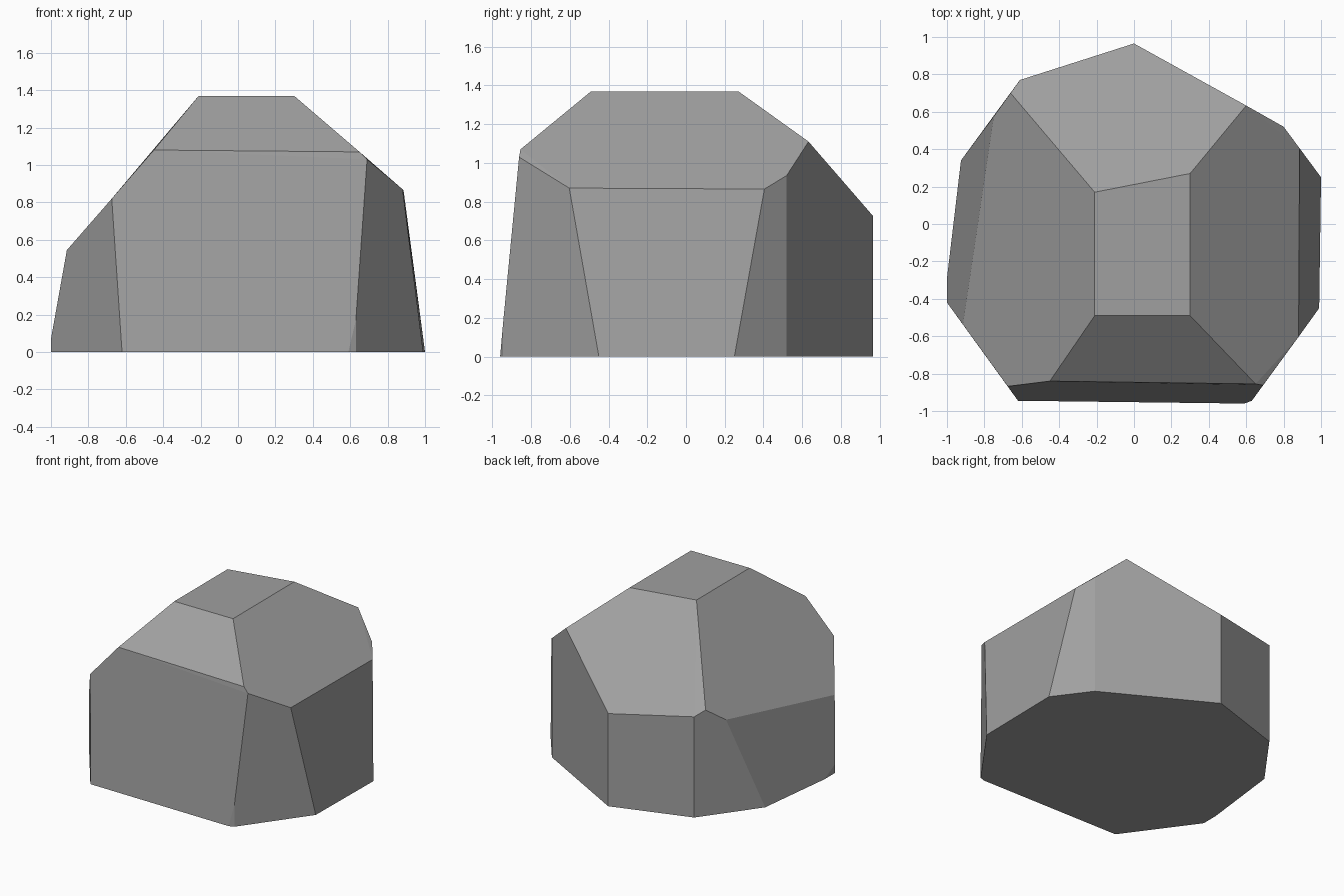
import bpy, bmesh, math

if "Cube" in bpy.data.objects:
    bpy.data.objects.remove(bpy.data.objects["Cube"])

stone = bpy.data.materials.new("stone grey")
stone.diffuse_color = (0.35, 0.35, 0.35, 1)
stone.use_nodes = True
stone.node_tree.nodes["Principled BSDF"].inputs["Base Color"].default_value = stone.diffuse_color

# Corners of the chiselled boulder
base = [(-0.62, -0.945), (-1, -0.42), (-1, -0.29), (-0.925, 0.34), (-0.61, 0.77),
        (0, 0.965), (0.80, 0.52), (1, 0.25), (1, -0.08), (0.99, -0.45),
        (0.63, -0.945), (0.59, -0.96)]
crown = [(-0.21, 0.17), (0.30, 0.27), (0.30, -0.49), (-0.21, -0.49)]
shoulder = [(-0.45, -0.84, 1.08), (0.65, -0.855, 1.07), (0.69, -0.862, 1.03),
            (0.88, -0.603, 0.87), (0.885, 0.405, 0.865), (0.80, 0.52, 0.935),
            (0.60, 0.633, 1.11), (0, 0.965, 0.727), (-0.61, 0.77, 0.79),
            (-0.66, 0.70, 0.83), (-0.75, 0.575, 0.73), (-0.915, -0.537, 0.545),
            (-0.675, -0.868, 0.82), (-1, -0.42, 0.07), (0.63, -0.945, 0.17)]
corners = [(x, y, 0) for x, y in base] + [(x, y, 1.37) for x, y in crown] + shoulder

# Wrap the corners in flat facets and merge the facets that lie in one plane
bm = bmesh.new()
for c in corners:
    bm.verts.new(c)
hull = bmesh.ops.convex_hull(bm, input=bm.verts)
loose = list({v for v in hull["geom_interior"] + hull["geom_unused"]
              if isinstance(v, bmesh.types.BMVert) and not v.link_faces})
bmesh.ops.delete(bm, geom=loose, context='VERTS')
bmesh.ops.dissolve_limit(bm, angle_limit=math.radians(2.5), verts=bm.verts, edges=bm.edges)
bmesh.ops.recalc_face_normals(bm, faces=bm.faces)

mesh = bpy.data.meshes.new("boulder")
bm.to_mesh(mesh)
bm.free()
mesh.materials.append(stone)
boulder = bpy.data.objects.new("boulder", mesh)
bpy.context.collection.objects.link(boulder)
